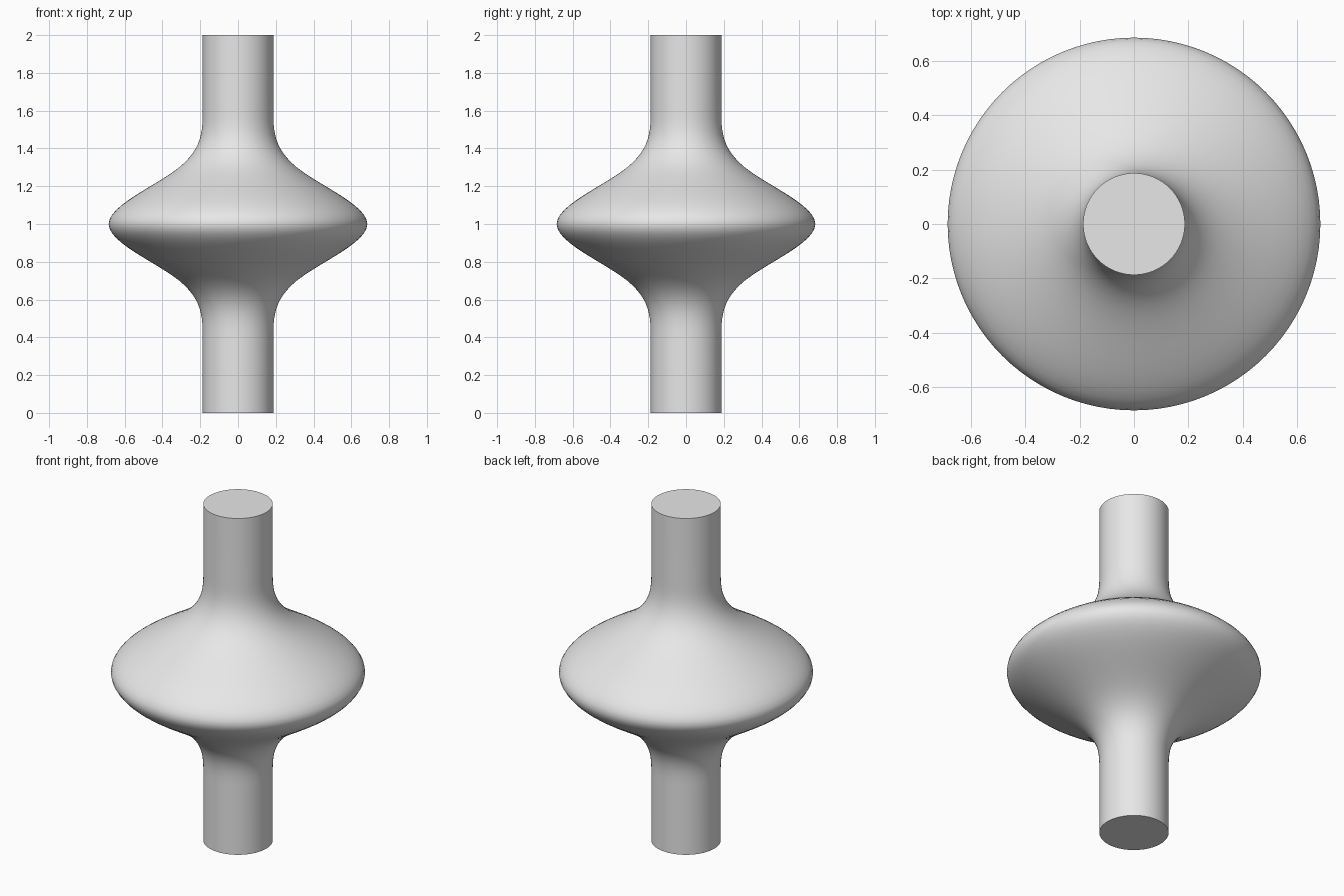
import bpy, bmesh, math

if "Cube" in bpy.data.objects:
    bpy.data.objects.remove(bpy.data.objects["Cube"])

STEM_R, DISC_R, SPACING = 0.187, 0.685, 0.30
SIDES, STEPS = 96, 24

grey = bpy.data.materials.new("light_grey")
grey.diffuse_color = (0.8, 0.8, 0.8, 1)
grey.use_nodes = True
grey.node_tree.nodes["Principled BSDF"].inputs["Base Color"].default_value = grey.diffuse_color


def bulge(h):
    """Cubic spline bump: 1 at the rim, fading smoothly into the stem."""
    t = abs(h) / SPACING
    if t >= 2:
        return 0.0
    b = 2 / 3 - t * t + t ** 3 / 2 if t < 1 else (2 - t) ** 3 / 6
    return b * 1.5


# Half profile mirrored about the rim, with straight stem ends
heights = [i * 2 * SPACING / STEPS for i in range(-STEPS, STEPS + 1)]
heights = [-1.0] + heights + [1.0]

# Revolved body: one ring per profile height, bridged by quads
bm = bmesh.new()
rings = []
for h in heights:
    r = STEM_R + (DISC_R - STEM_R) * bulge(h)
    rings.append([bm.verts.new((r * math.cos(a), r * math.sin(a), 1 + h))
                  for a in (2 * math.pi * k / SIDES for k in range(SIDES))])
for low, high in zip(rings, rings[1:]):
    for k in range(SIDES):
        n = (k + 1) % SIDES
        bm.faces.new((low[k], low[n], high[n], high[k]))

# Flat end caps
bm.faces.new(rings[0][::-1])
bm.faces.new(rings[-1])

mesh = bpy.data.meshes.new("flared_spindle")
bm.to_mesh(mesh)
bm.free()
mesh.materials.append(grey)
body = bpy.data.objects.new("flared_spindle", mesh)
bpy.context.collection.objects.link(body)
bpy.context.view_layer.objects.active = body
body.select_set(True)
bpy.ops.object.shade_smooth_by_angle(angle=math.radians(40))
